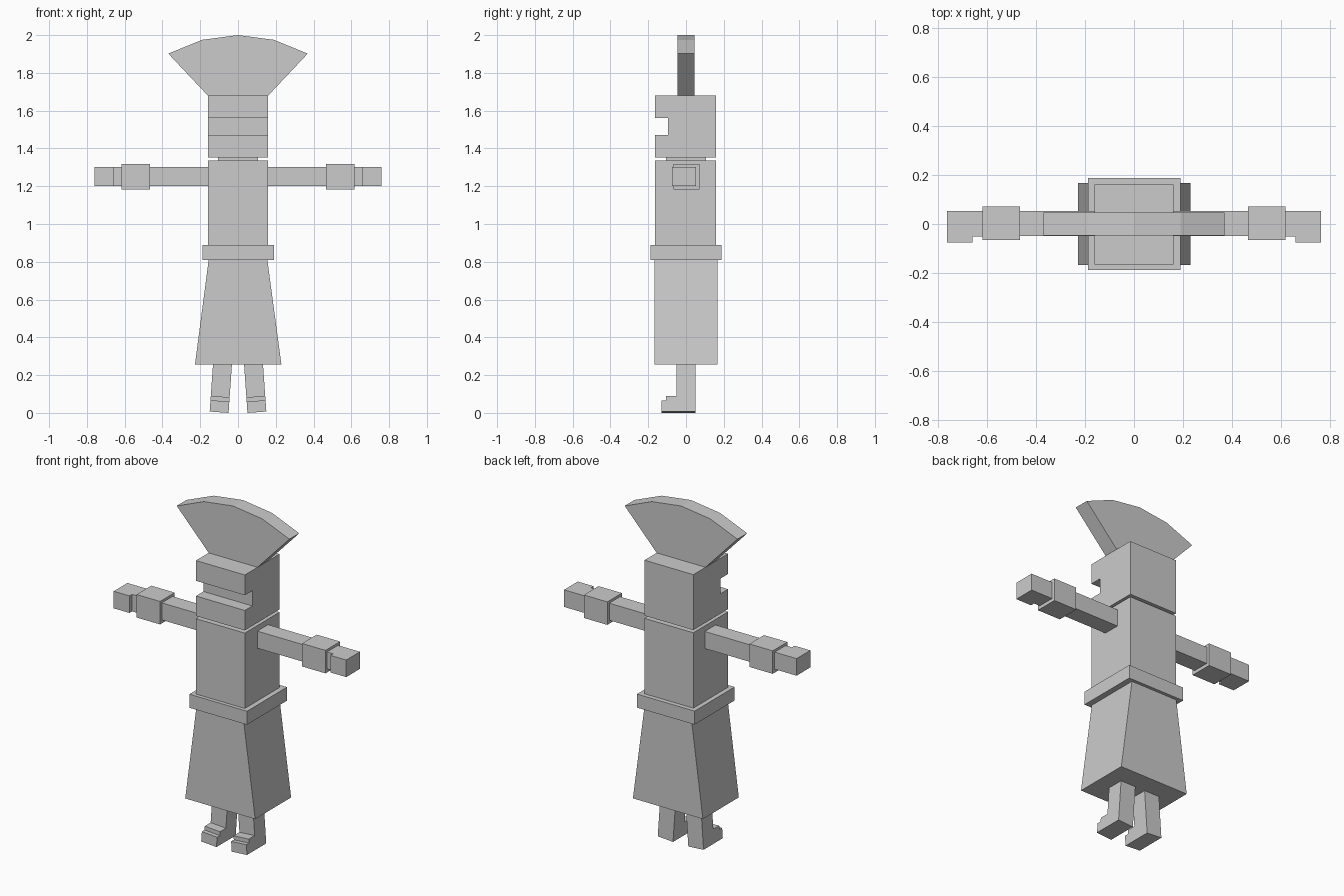
import bpy, bmesh
from mathutils import Matrix

if "Cube" in bpy.data.objects:
    bpy.data.objects.remove(bpy.data.objects["Cube"])

grey = bpy.data.materials.new("stone_grey")
grey.diffuse_color = (0.6, 0.6, 0.6, 1)
grey.use_nodes = True
grey.node_tree.nodes["Principled BSDF"].inputs["Base Color"].default_value = grey.diffuse_color


def make(name, bm):
    bmesh.ops.recalc_face_normals(bm, faces=bm.faces)
    me = bpy.data.meshes.new(name)
    bm.to_mesh(me)
    bm.free()
    me.materials.append(grey)
    ob = bpy.data.objects.new(name, me)
    bpy.context.collection.objects.link(ob)
    return ob


def prism(name, pts, lo, hi, axis, xform=None):
    """Extrude a flat outline along x (outline in y, z), y (x, z) or z (x, y)."""
    place = {"x": lambda a, b: (lo, a, b),
             "y": lambda a, b: (a, lo, b),
             "z": lambda a, b: (a, b, lo)}[axis]
    bm = bmesh.new()
    face = bm.faces.new([bm.verts.new(place(a, b)) for a, b in pts])
    ext = bmesh.ops.extrude_face_region(bm, geom=[face])
    vec = [(hi - lo) if c == axis else 0 for c in "xyz"]
    bmesh.ops.translate(bm, vec=vec, verts=[v for v in ext["geom"] if isinstance(v, bmesh.types.BMVert)])
    if xform:
        bm.transform(xform)
    return make(name, bm)


def box(name, x, y, z):
    return prism(name, [(x[0], y[0]), (x[1], y[0]), (x[1], y[1]), (x[0], y[1])], z[0], z[1], "z")


# Head with an eye slot across the front
prism("head", [(-.165, 1.352), (.16, 1.352), (.16, 1.68), (-.165, 1.68),
               (-.165, 1.56), (-.095, 1.56), (-.095, 1.47), (-.165, 1.47)], -.16, .16, "x")

# Fan-shaped crest
prism("crest", [(-.16, 1.68), (.16, 1.68), (.369, 1.902), (.19, 1.975),
                (0, 2.0), (-.19, 1.975), (-.369, 1.902)], -.046, .046, "y")

# Trunk
box("neck", (-.105, .105), (-.105, .105), (1.33, 1.356))
box("torso", (-.16, .16), (-.165, .16), (.885, 1.336))
box("belt", (-.187, .19), (-.187, .187), (.81, .89))
prism("skirt", [(-.228, .255), (.23, .255), (.155, .812), (-.155, .812)], -.168, .168, "y")

for s, side in ((-1, "left"), (1, "right")):
    # Arm, cuff and hand
    def span(a, b):
        return sorted((s * a, s * b))
    box(side + "_arm", span(.155, .47), (-.048, .053), (1.202, 1.303))
    box(side + "_cuff", span(.465, .618), (-.065, .072), (1.182, 1.318))
    prism(side + "_hand", [(s * .61, -.05), (s * .658, -.05), (s * .658, -.075), (s * .761, -.075),
                           (s * .761, .053), (s * .61, .053)], 1.202, 1.303, "z")

    # Leg with stepped foot, splayed slightly outward
    prism(side + "_leg", [(-.13, 0), (.05, 0), (.05, .26), (-.05, .26), (-.05, .083),
                          (-.105, .083), (-.105, .06), (-.13, .06)], -.05, .05, "x",
          Matrix.Translation((s * .1, 0, .0035)) @ Matrix.Rotation(-s * .07, 4, "Y"))
